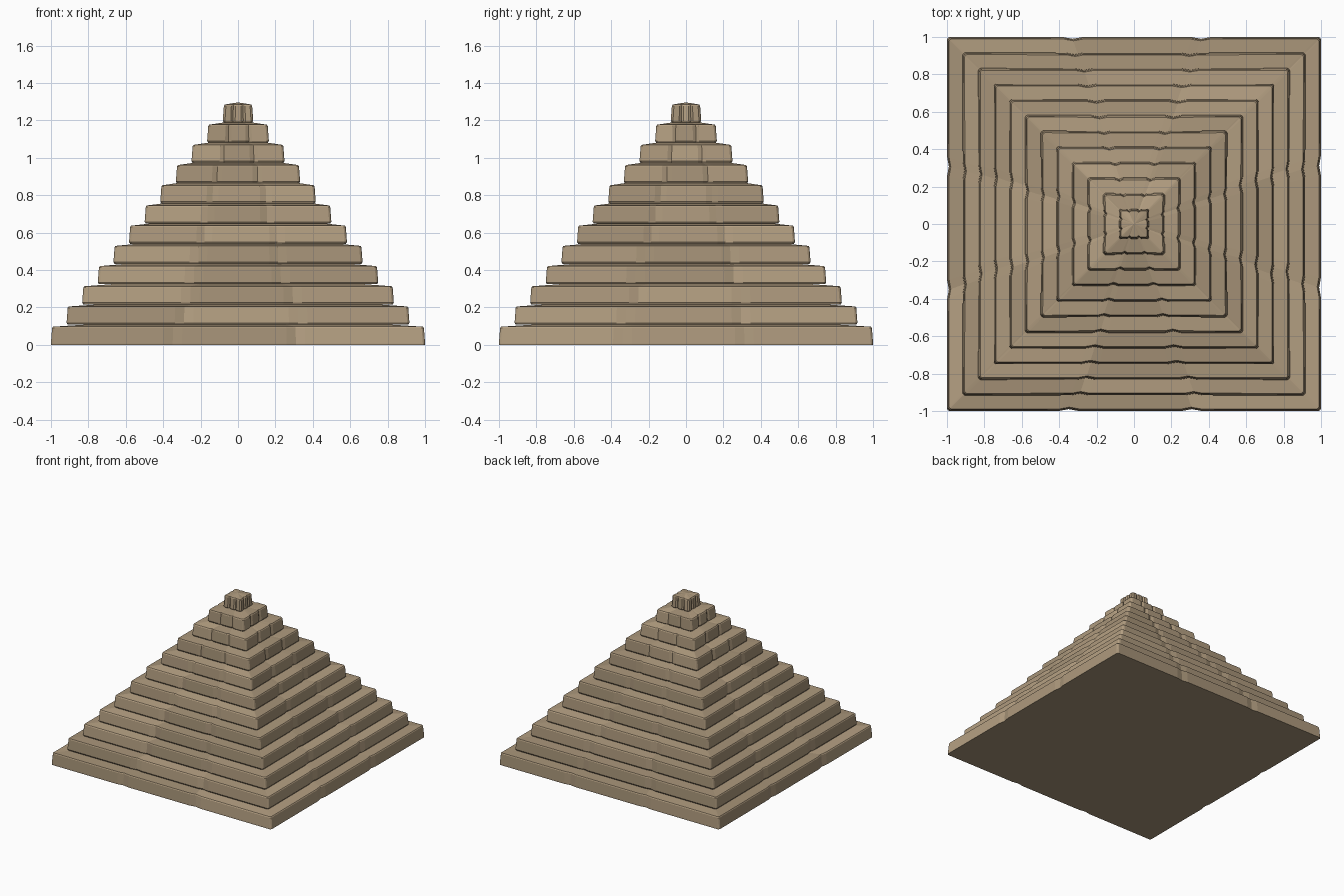
import bpy, bmesh, random

if "Cube" in bpy.data.objects:
    bpy.data.objects.remove(bpy.data.objects["Cube"])

random.seed(4)
TIERS = 12
PITCH = 0.108
STEP = 0.0835

# Sandstone shades
base = (0.42, 0.32, 0.205)
mats = []
for k, s in enumerate((0.9, 1.0, 1.1)):
    m = bpy.data.materials.new("sandstone_%d" % k)
    m.diffuse_color = (base[0] * s, base[1] * s, base[2] * s, 1)
    m.use_nodes = True
    m.node_tree.nodes["Principled BSDF"].inputs["Base Color"].default_value = m.diffuse_color
    mats.append(m)


def side_points(h, jit):
    """One side of a course: three stones with worn joints and corners.
    Returns (position along side, inset)."""
    w = min(0.06 * h + 0.007, 0.05)
    c = min(0.012, h * 0.15)
    pts = [(-h + c, 0.0)]
    for sgn, j in zip((-1, 1), jit):
        p = sgn * h / 3 + j * h
        pts += [(p - w, 0.001), (p, 0.010), (p + w, 0.001)]
    pts.append((h - c, 0.0))
    return pts


def outline(h, shrink, jits, z, drop=1.0):
    """Closed square outline, scaled in by shrink."""
    ring = []
    k = (h - shrink) / h
    for s in range(4):
        pts = side_points(h, jits[s])
        c = h + pts[0][0]
        side = [(-h + 0.4 * c, 0.4 * c)] + pts
        for t, d in side:
            x, y = t * k, -(h - d * drop) * k
            for _ in range(s):
                x, y = -y, x
            ring.append((x, y, z))
    return ring


def build_tier(i):
    h = 1.0 - i * STEP
    z = i * PITCH
    jits = [[random.uniform(-0.03, 0.03) for _ in range(2)] for _ in range(4)]
    under = 0.0 if i == 0 else 0.006
    rings = [
        outline(h, under, jits, z),
        outline(h, 0.0, jits, z + 0.010),
        outline(h, 0.006, jits, z + 0.090),
        outline(h, 0.011, jits, z + 0.097),
    ]
    bm = bmesh.new()
    loops = [[bm.verts.new(p) for p in r] for r in rings]
    n = len(loops[0])
    per = n // 4
    # Shade of each of the three stones on each side
    shades = [random.randrange(3) for _ in range(12)]

    def shade(j):
        s, t = divmod(j, per)
        return shades[s * 3 + (0 if t < 3 else 1 if t < 6 else 2)]

    for a, b in zip(loops, loops[1:]):
        for j in range(n):
            f = bm.faces.new((a[j], a[(j + 1) % n], b[(j + 1) % n], b[j]))
            f.material_index = shade(j)
    # Gently sloping top and flat underside
    apex = bm.verts.new((0, 0, z + 0.108 + (0.02 * (h / (STEP * 2)) if i < 11 else 0)))
    if i < 11:
        apex.co.z = z + 0.097 + 0.012 * h / STEP
        apex.co.z = min(apex.co.z, z + 0.16)
    for j in range(n):
        f = bm.faces.new((loops[-1][j], loops[-1][(j + 1) % n], apex))
        f.material_index = shade(j)
    bm.faces.new(list(reversed(loops[0])))
    bmesh.ops.recalc_face_normals(bm, faces=bm.faces)
    me = bpy.data.meshes.new("stone_course_%02d" % (i + 1))
    bm.to_mesh(me)
    bm.free()
    for m in mats:
        me.materials.append(m)
    ob = bpy.data.objects.new(me.name, me)
    bpy.context.collection.objects.link(ob)


# Stacked courses from the wide base to the cap
for i in range(TIERS):
    build_tier(i)
